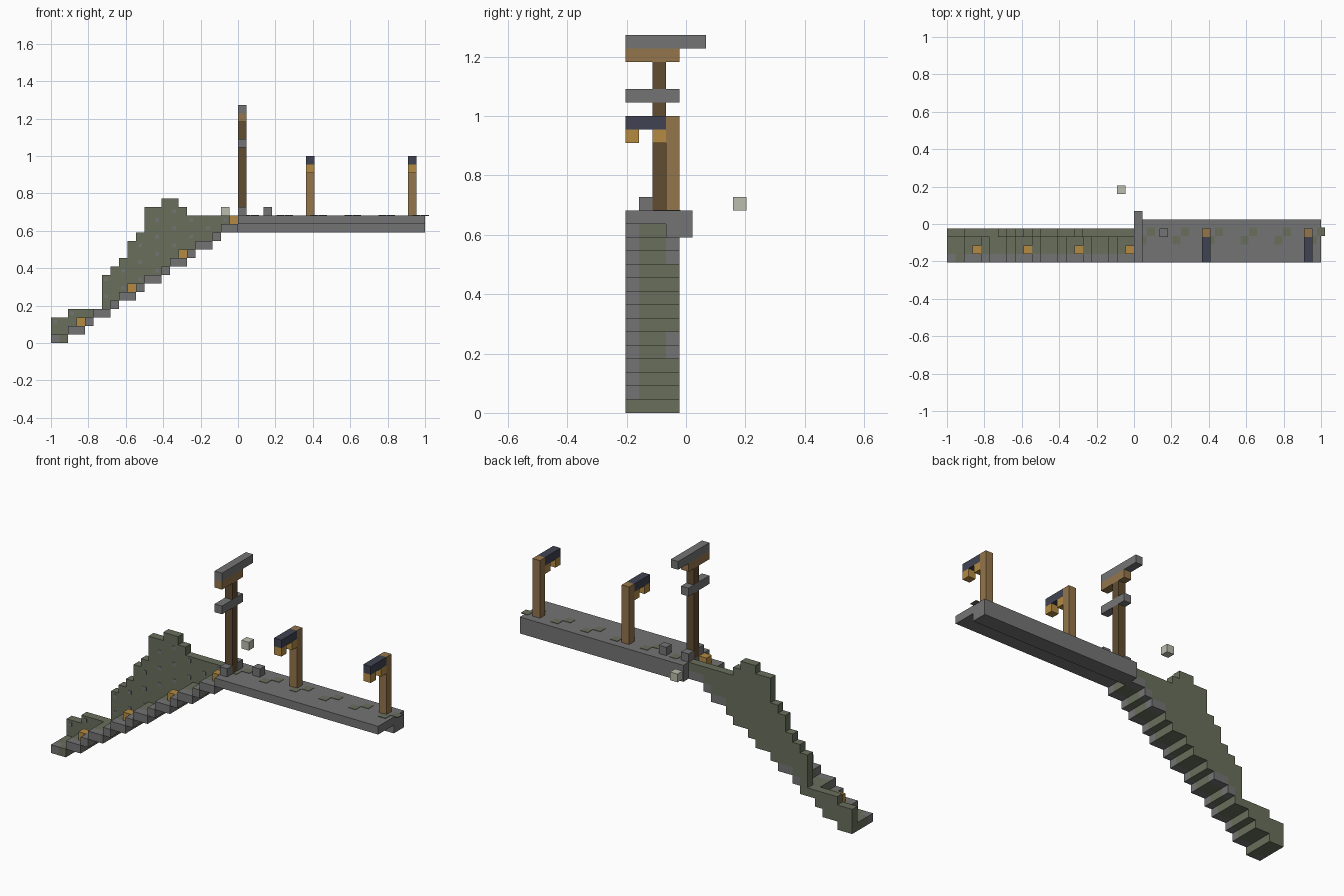
import bpy
import bmesh
from mathutils import Vector

if "Cube" in bpy.data.objects:
    bpy.data.objects.remove(bpy.data.objects["Cube"], do_unlink=True)

U = 1 / 22                               # edge length of one block
ORIGIN = Vector((-22, -4.5, 0))          # grid corner, in blocks


def material(name, rgb):
    def linear(c):
        c /= 255
        return c / 12.92 if c <= 0.04 else ((c + 0.055) / 1.055) ** 2.4
    m = bpy.data.materials.new(name)
    color = [linear(c) for c in rgb] + [1]
    m.use_nodes = True
    m.diffuse_color = color
    bsdf = m.node_tree.nodes["Principled BSDF"]
    bsdf.inputs["Base Color"].default_value = color
    bsdf.inputs["Roughness"].default_value = 0.9
    return m


STONE = material("stone grey", (116, 116, 117))
MOSS = material("mossy green", (105, 111, 92))
TAN = material("tan wood", (148, 117, 75))
BROWN = material("dark brown wood", (97, 77, 49))
SLATE = material("dark slate blue", (64, 67, 82))
GOLD = material("lantern gold", (179, 138, 66))
PALE = material("pale glass", (186, 190, 174))


def finish(name, bm, mats):
    mesh = bpy.data.meshes.new(name)
    bm.to_mesh(mesh)
    bm.free()
    for m in mats:
        mesh.materials.append(m)
    obj = bpy.data.objects.new(name, mesh)
    bpy.context.collection.objects.link(obj)
    return obj


def block_range(i, j, k):
    """All cells in a box; each argument is a (start, end) pair."""
    return {(a, b, c) for a in range(*i) for b in range(*j) for c in range(*k)}


def blocks(name, cells, mats, rule=lambda cell: 0):
    """Skin a set of cells with outer faces only, coloured by a rule."""
    bm = bmesh.new()
    verts = {}

    def vert(p):
        key = tuple(p)
        if key not in verts:
            verts[key] = bm.verts.new((Vector(p) + ORIGIN) * U)
        return verts[key]

    for cell in sorted(cells):
        for axis in range(3):
            a, b = (axis + 1) % 3, (axis + 2) % 3
            for side in (0, 1):
                near = list(cell)
                near[axis] += 2 * side - 1
                if tuple(near) in cells:
                    continue
                ring = []
                for da, db in ((0, 0), (1, 0), (1, 1), (0, 1)):
                    p = list(cell)
                    p[axis] += side
                    p[a] += da
                    p[b] += db
                    ring.append(vert(p))
                face = bm.faces.new(ring if side else ring[::-1])
                face.material_index = rule(cell)
    bmesh.ops.dissolve_limit(bm, angle_limit=0.01, verts=bm.verts[:],
                             edges=bm.edges[:], delimit={'MATERIAL'})
    return finish(name, bm, mats)


def plates(name, spots, size, mat, mats_normal):
    """Thin inlays centred on the given grid points."""
    bm = bmesh.new()
    for p in spots:
        made = bmesh.ops.create_cube(bm, size=1)["verts"]
        for v in made:
            v.co = Vector([v.co[n] * (0.004 if n == mats_normal else size)
                           for n in range(3)]) + (Vector(p) + ORIGIN) * U
    return finish(name, bm, [mat])


def step(i):
    return max(0, (2 * i - 1) // 3)


# Stairs: grey curb at the front, mossy treads behind it
stairs = {(i, j, step(i)) for i in range(22) for j in range(4)}


def stair_color(cell):
    i, j, k = cell
    if j == 0:
        return 1 if i == 1 else 0
    return 0 if j == 3 and k in (4, 5, 11, 12, 13) else 1


blocks("stairs", stairs, [STONE, MOSS], stair_color)

# Ragged mossy wall rising from the back of the stairs
tops = [3] * 2 + [4] * 4 + [8, 9, 10, 12, 13] + [16] * 2 + [17] * 2 + [16] + [15] * 6
wall = {(i, 3, k) for i, top in enumerate(tops) for k in range(step(i) + 1, top)}
blocks("mossy_wall", wall, [MOSS])

# Small stone flecks set in the wall front
flecks = [(i + 0.5, 3, k + 0.5) for i, j, k in sorted(wall) if (i + 2 * k) % 4 == 0]
plates("wall_flecks", flecks, 0.02, STONE, 1)

# Lanterns along the steps
for n, i in enumerate(range(3, 22, 6)):
    k = step(i) + 1
    blocks(f"step_lantern_{n + 1}", {(i, 1, k)}, [GOLD])

# Deck slab with a deeper beam along its back edge
deck = block_range((22, 44), (0, 5), (14, 15)) | block_range((22, 44), (3, 5), (13, 14))
blocks("deck", deck, [STONE])
moss_spots = [(x + d, 2.6 + d, 15) for x in range(23, 44, 4) for d in (0, 1)]
plates("deck_moss", moss_spots, 0.045, MOSS, 2)
blocks("loose_stone", {(25, 3, 15)}, [STONE])

# Tall gate post with crossbars and foot stones
blocks("gate_post", block_range((22, 23), (2, 3), (15, 23))
       | block_range((22, 23), (2, 3), (24, 26)), [BROWN])
blocks("gate_foot_stones", {(22, 1, 15), (22, 3, 15)}, [STONE])
blocks("gate_lower_bar", block_range((22, 23), (0, 4), (23, 24)), [STONE])
blocks("gate_upper_bar", block_range((22, 23), (0, 4), (26, 27)), [TAN])
blocks("gate_top_beam", block_range((22, 23), (0, 6), (27, 28)), [STONE])

# Lamp posts: tan upright, slate arm, two hanging lanterns
for n, i in enumerate((30, 42)):
    blocks(f"lamp_post_{n + 1}", block_range((i, i + 1), (3, 4), (15, 22)), [TAN])
    blocks(f"lamp_arm_{n + 1}", block_range((i, i + 1), (0, 3), (21, 22)), [SLATE])
    blocks(f"lamp_lanterns_{n + 1}", {(i, 0, 20), (i, 2, 20)}, [GOLD])

# Lone floating block behind the stairs
blocks("floating_block", {(20, 8, 15)}, [PALE])
